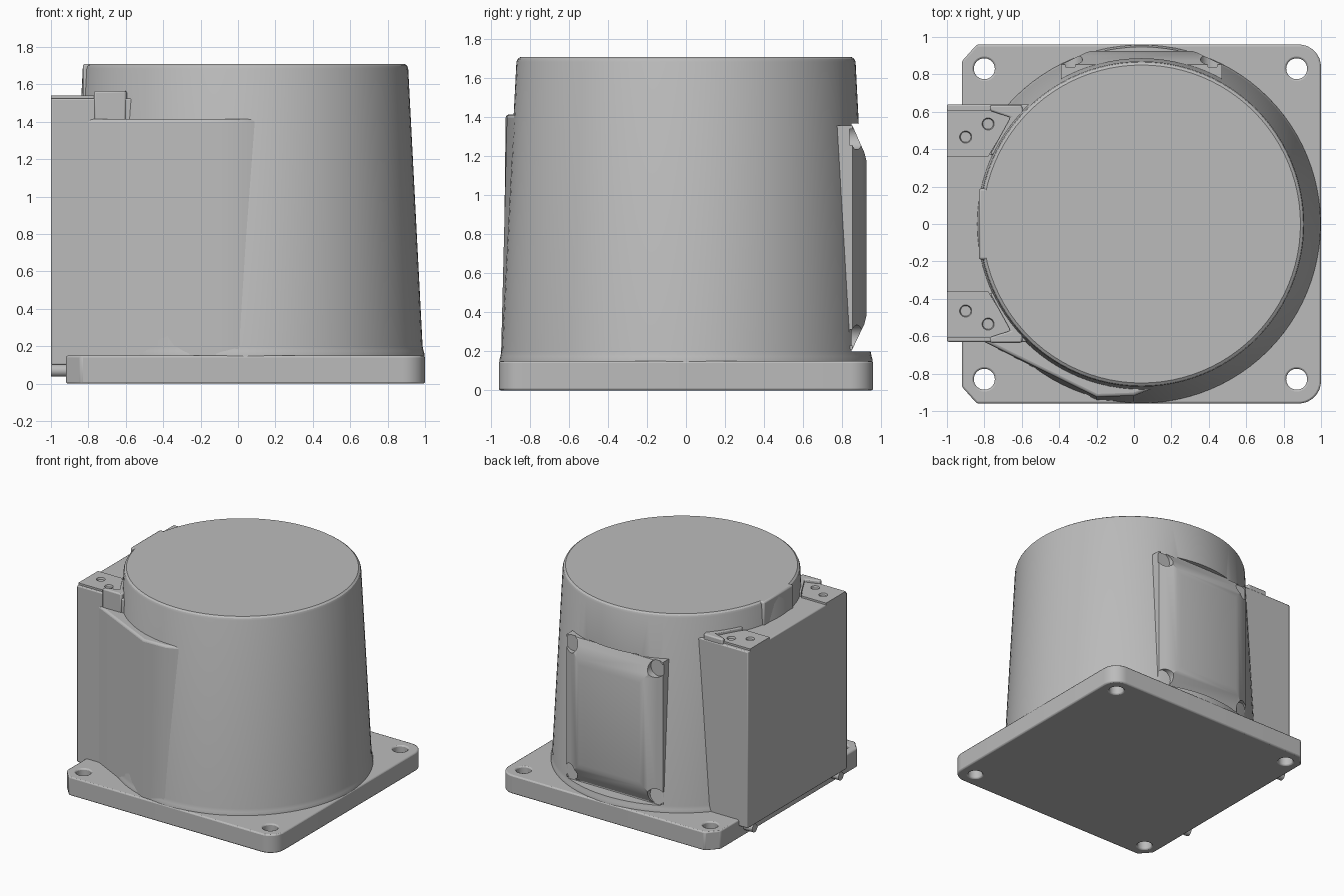
import bpy, bmesh, math

cube = bpy.data.objects.get("Cube")
if cube:
    bpy.data.objects.remove(cube, do_unlink=True)

grey = bpy.data.materials.new("light_grey")
grey.use_nodes = True
GREY = (0.5, 0.5, 0.5, 1)
grey.diffuse_color = GREY
grey.node_tree.nodes["Principled BSDF"].inputs["Base Color"].default_value = GREY

CX = 0.04  # axis of the round housing


def make(name, bm):
    bmesh.ops.recalc_face_normals(bm, faces=bm.faces)
    mesh = bpy.data.meshes.new(name)
    bm.to_mesh(mesh)
    bm.free()
    mesh.materials.append(grey)
    ob = bpy.data.objects.new(name, mesh)
    bpy.context.collection.objects.link(ob)
    return ob


def loft(name, rings):
    """Skin equal-length closed rings and cap both ends."""
    bm = bmesh.new()
    loops = [[bm.verts.new(p) for p in ring] for ring in rings]
    n = len(loops[0])
    for a, b in zip(loops, loops[1:]):
        for i in range(n):
            j = (i + 1) % n
            bm.faces.new((a[i], a[j], b[j], b[i]))
    bm.faces.new(loops[0][::-1])
    bm.faces.new(loops[-1])
    return make(name, bm)


def prism(name, outline, z0, z1):
    return loft(name, [[(x, y, z) for x, y in outline] for z in (z0, z1)])


def box(name, x0, x1, y0, y1, z0, z1):
    return prism(name, [(x0, y0), (x1, y0), (x1, y1), (x0, y1)], z0, z1)


def rod(name, centre, axis, radius, length, end_radius=None):
    """Round bar centred on a point, along X, Y or Z."""
    rings = []
    for s, r in ((-1, radius), (1, end_radius or radius)):
        ring = []
        for i in range(32):
            a = math.tau * i / 32
            p = [r * math.cos(a), r * math.sin(a)]
            p.insert("XYZ".index(axis), s * length / 2)
            ring.append([c + d for c, d in zip(centre, p)])
        rings.append(ring)
    return loft(name, rings)


def cut(ob, cutters):
    for c in cutters:
        c.hide_render = True
        c.hide_set(True)
        m = ob.modifiers.new("cut", "BOOLEAN")
        m.operation, m.solver, m.object = "DIFFERENCE", "EXACT", c
    bpy.context.view_layer.objects.active = ob
    for m in list(ob.modifiers):
        bpy.ops.object.modifier_apply(modifier=m.name)
    for c in cutters:
        bpy.data.objects.remove(c, do_unlink=True)


def bevel(ob, width, segments=2):
    m = ob.modifiers.new("bevel", "BEVEL")
    m.width, m.segments, m.limit_method = width, segments, "ANGLE"


parts = []

# Base plate: two rounded corners, two chamfered ones, four bolt holes
outline = []
for sy, start in ((-1, -90), (1, 0)):
    for i in range(9):
        a = math.radians(start + 90 * i / 8)
        outline.append((0.88 + 0.12 * math.cos(a), sy * 0.84 + 0.12 * math.sin(a)))
outline += [(-0.84, 0.96), (-0.92, 0.87), (-0.92, -0.87), (-0.84, -0.96)]
base = prism("base_plate", outline, 0, 0.15)
cut(base, [rod("hole", (x, y, 0.08), "Z", 0.056, 0.4)
           for x in (-0.8, 0.87) for y in (-0.83, 0.83)])
bevel(base, 0.01)
parts.append(base)

# Tapered round housing with a fillet at the foot and a rounded rim
profile = [(0.958, 0.14), (0.957, 0.16), (0.952, 0.175), (0.947, 0.2),
           (0.87, 1.685), (0.864, 1.7), (0.85, 1.71)]
N = 96
housing = loft("housing", [[(CX + r * math.cos(math.tau * i / N),
                             r * math.sin(math.tau * i / N), z)
                            for i in range(N)] for r, z in profile])
cut(housing, [box("recess", CX - 0.46, CX + 0.46, 0.85, 1.1, 0.2, 1.37)])
parts.append(housing)

# Flat lug on the rim
lug = box("rim_lug", -0.83, -0.5, -0.19, 0.19, 1.45, 1.71)
bevel(lug, 0.012)
parts.append(lug)

# Connection block on the side
block = box("side_block", -1, -0.45, -0.63, 0.64, 0.1, 1.525)
bevel(block, 0.008)
parts.append(block)

# Slanted fairing joining the block to the front of the housing
low = [(-0.9, -0.62), (-0.8, -0.63), (-0.2, -0.94), (0.0, -0.95), (0.15, -0.935), (0, -0.4)]
high = [(-0.9, -0.62), (-0.8, -0.63), (-0.2, -0.925), (0.0, -0.918), (0.12, -0.87), (0, -0.4)]
fairing = loft("front_fairing", [[(x, y, 0.13) for x, y in low],
                                 [(x, y, 1.415) for x, y in high]])
bevel(fairing, 0.02, 3)
parts.append(fairing)

# Screw pads, their raised inner walls, and bosses below the block
for side, s in (("back", 1), ("front", -1)):
    pad = prism(side + "_screw_pad", [(x, s * y) for x, y in
                ((-1, 0.36), (-0.78, 0.36), (-0.63, 0.61), (-1, 0.61))], 1.4, 1.54)
    cut(pad, [rod("hole", (x, s * y, 1.54), "Z", 0.02, 0.08, 0.045)
              for x, y in ((-0.9, 0.465), (-0.78, 0.535))])
    parts.append(pad)
    wall = prism(side + "_pad_wall", [(x, s * y) for x, y in
                 ((-0.77, 0.37), (-0.66, 0.57), (-0.77, 0.605), (-0.77, 0.635),
                  (-0.6, 0.635), (-0.55, 0.37))], 1.4, 1.565)
    bevel(wall, 0.01)
    parts.append(wall)
    parts.append(rod(side + "_boss", (-0.95, s * 0.55, 0.07), "X", 0.033, 0.1))


# Rear cover: flange with a bulged, chamfered face and notched corners
def panel_ring(y, half, z0, z1):
    return [(CX - half, y, z0), (CX + half, y, z0), (CX + half, y, z1), (CX - half, y, z1)]


cover = loft("rear_cover", [panel_ring(0.7, 0.43, 0.21, 1.36),
                            panel_ring(0.853, 0.43, 0.21, 1.36),
                            panel_ring(0.915, 0.3, 0.34, 1.22),
                            panel_ring(0.925, 0.27, 0.38, 1.18)])
cut(cover, [rod("notch", (CX + sx * 0.38, 0.94, z), "Y", 0.065, 0.2)
            for sx in (-1, 1) for z in (0.27, 1.3)])
parts.append(cover)

# Smooth curved faces while keeping edges crisp
bpy.ops.object.select_all(action="DESELECT")
for ob in parts:
    ob.select_set(True)
bpy.context.view_layer.objects.active = housing
bpy.ops.object.shade_smooth_by_angle(angle=math.radians(30))
